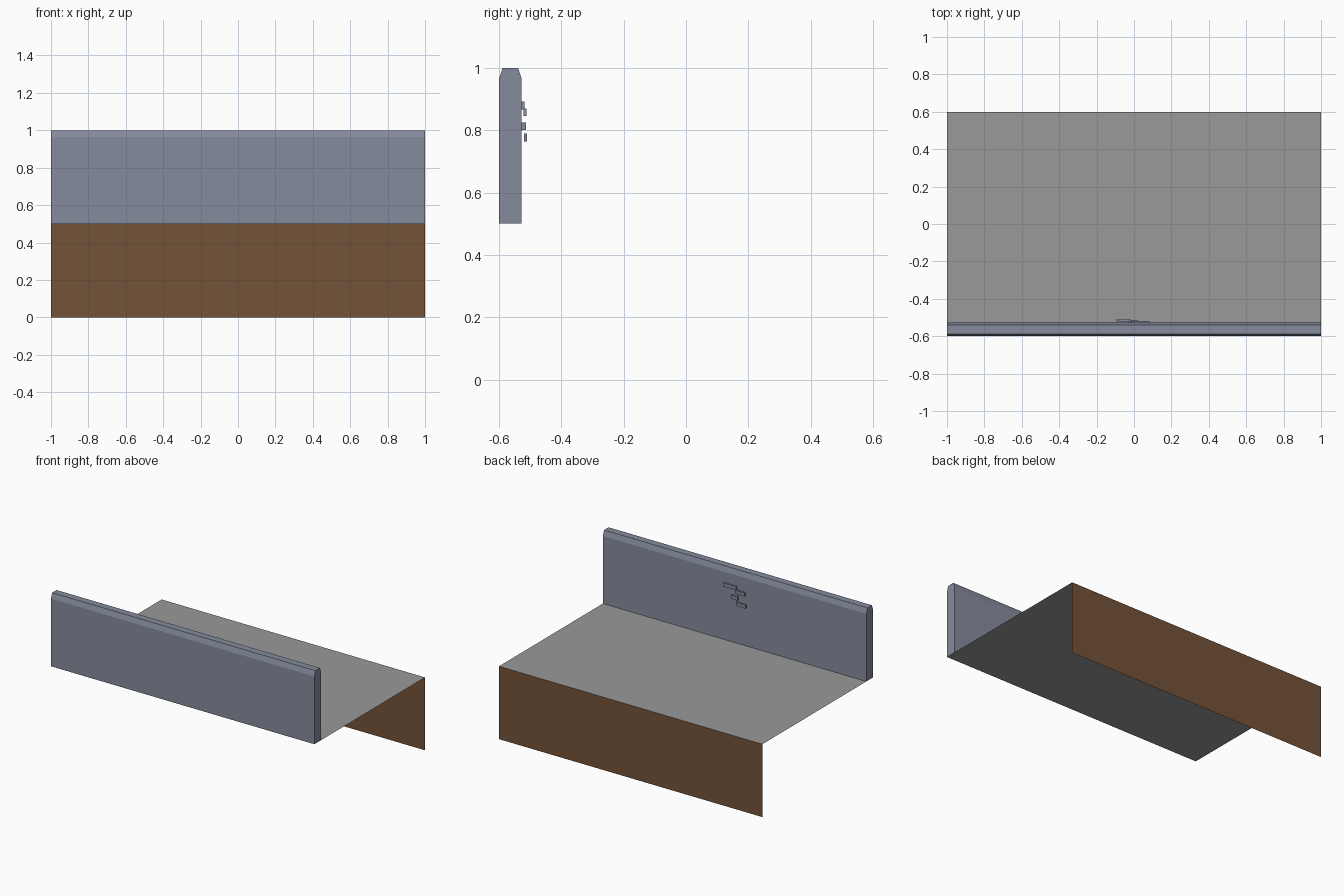
import bpy

if "Cube" in bpy.data.objects:
    bpy.data.objects.remove(bpy.data.objects["Cube"])


def material(name, rgb):
    m = bpy.data.materials.new(name)
    m.diffuse_color = (*rgb, 1.0)
    m.use_nodes = True
    m.node_tree.nodes["Principled BSDF"].inputs["Base Color"].default_value = m.diffuse_color
    return m


BLUE = material("blue grey stone", (0.235, 0.26, 0.335))
GREY = material("grey paving", (0.32, 0.32, 0.32))
BROWN = material("brown earth", (0.175, 0.085, 0.038))


def make(name, verts, faces, mat):
    me = bpy.data.meshes.new(name)
    me.from_pydata(verts, [], faces)
    me.materials.append(mat)
    me.update()
    ob = bpy.data.objects.new(name, me)
    bpy.context.collection.objects.link(ob)
    return ob


def extrude_x(name, profile, x0, x1, mat, skip=()):
    """Extrude a (y, z) profile, listed counter-clockwise seen from +x."""
    n = len(profile)
    verts = [(x, y, z) for x in (x0, x1) for y, z in profile]
    faces = [(i, n + i, n + (i + 1) % n, (i + 1) % n)[::-1]
             for i in range(n) if i not in skip]
    faces += [tuple(reversed(range(n))), tuple(range(n, 2 * n))]
    return make(name, verts, faces, mat)


# Walkway: a thin sheet
make("walkway", [(-1, -0.6, 0.5), (1, -0.6, 0.5), (1, 0.6, 0.5), (-1, 0.6, 0.5)],
     [(0, 1, 2, 3)], GREY)

# Earth face under the back edge of the walkway
make("back_earth_face", [(1, 0.6, 0), (-1, 0.6, 0), (-1, 0.6, 0.5), (1, 0.6, 0.5)],
     [(0, 1, 2, 3)], BROWN)

# Parapet with bevelled top (the walkway closes its underside)
extrude_x("parapet",
          [(-0.6, 0.5), (-0.527, 0.5), (-0.527, 0.964), (-0.539, 1.0),
           (-0.588, 1.0), (-0.6, 0.964)], -1, 1, BLUE, skip=(0,))

# Small raised stones on the inner side: x0, x1, y0, y1, z0, z1
stones = [
    (-0.017, 0.083, -0.527, -0.518, 0.867, 0.892),
    (-0.085, -0.017, -0.522, -0.511, 0.845, 0.869),
    (-0.030, 0.020, -0.527, -0.514, 0.800, 0.825),
    (-0.094, -0.023, -0.520, -0.510, 0.764, 0.789),
]
for i, (x0, x1, y0, y1, z0, z1) in enumerate(stones):
    extrude_x(f"raised_stone_{i + 1}",
              [(y0, z0), (y1, z0), (y1, z1), (y0, z1)], x0, x1, BLUE)
